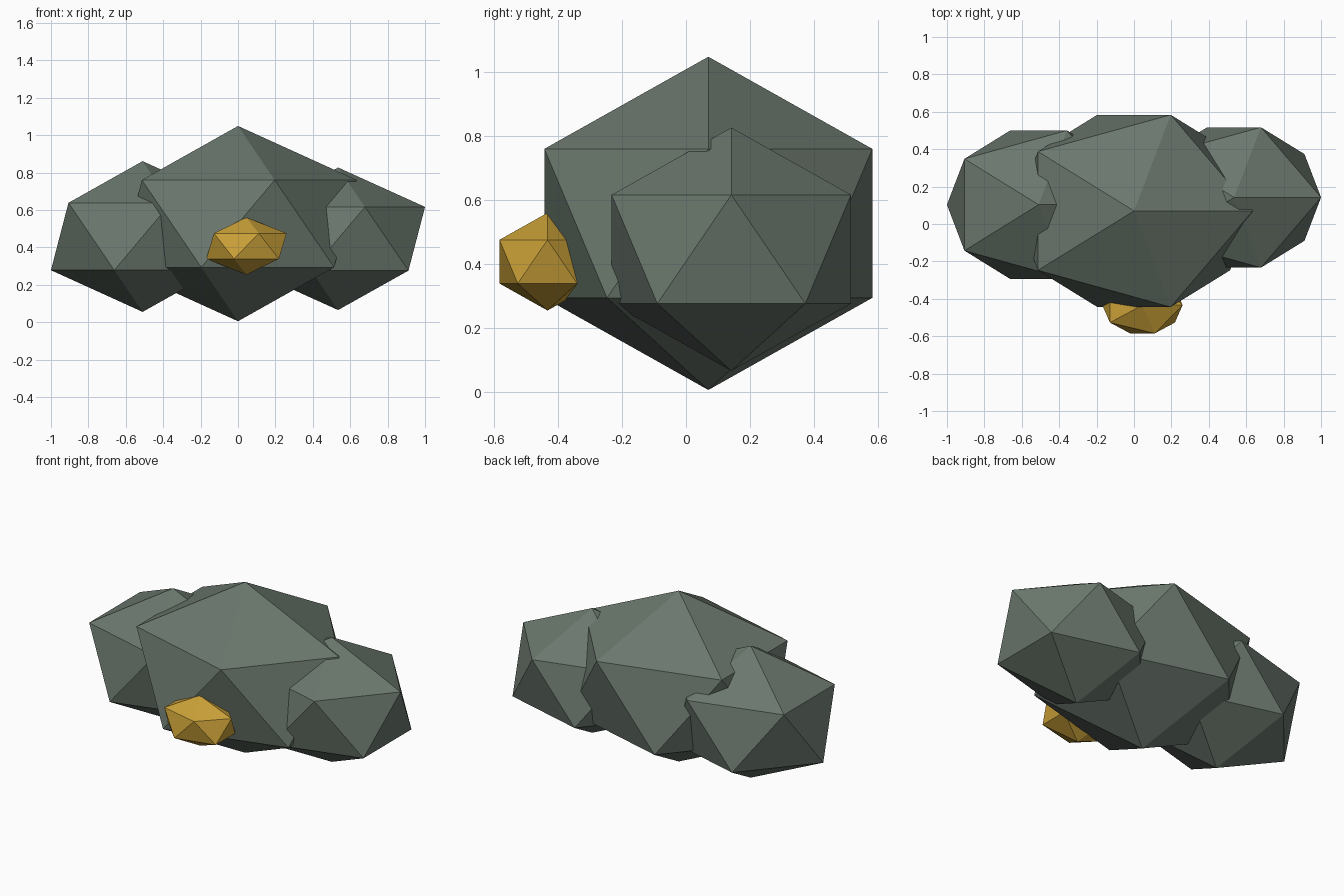
import bpy

if "Cube" in bpy.data.objects:
    bpy.data.objects.remove(bpy.data.objects["Cube"])


def material(name, rgb):
    m = bpy.data.materials.new(name)
    m.diffuse_color = (*rgb, 1.0)
    m.use_nodes = True
    m.node_tree.nodes["Principled BSDF"].inputs["Base Color"].default_value = m.diffuse_color
    return m


stone = material("grey_green_stone", (0.147, 0.188, 0.155))
gold = material("gold_ore", (0.60, 0.36, 0.04))


def rock(name, centre, radii, mat):
    """Flat-shaded twenty-sided rock, stretched to the given radii."""
    bpy.ops.mesh.primitive_ico_sphere_add(subdivisions=1, radius=1.0)
    ob = bpy.context.object
    ob.name = name
    ob.location = centre
    ob.scale = radii
    bpy.ops.object.transform_apply(location=False, rotation=False, scale=True)
    ob.data.materials.append(mat)
    return ob


# Three overlapping boulders
rock("main_boulder", (0.0, 0.07, 0.527), (0.71, 0.604, 0.522), stone)
rock("left_boulder", (-0.51, 0.103, 0.458), (0.548, 0.467, 0.403), stone)
rock("right_boulder", (0.535, 0.142, 0.446), (0.52, 0.441, 0.381), stone)

# Nugget set into the front face
rock("gold_nugget", (0.045, -0.434, 0.407), (0.24, 0.177, 0.153), gold)
